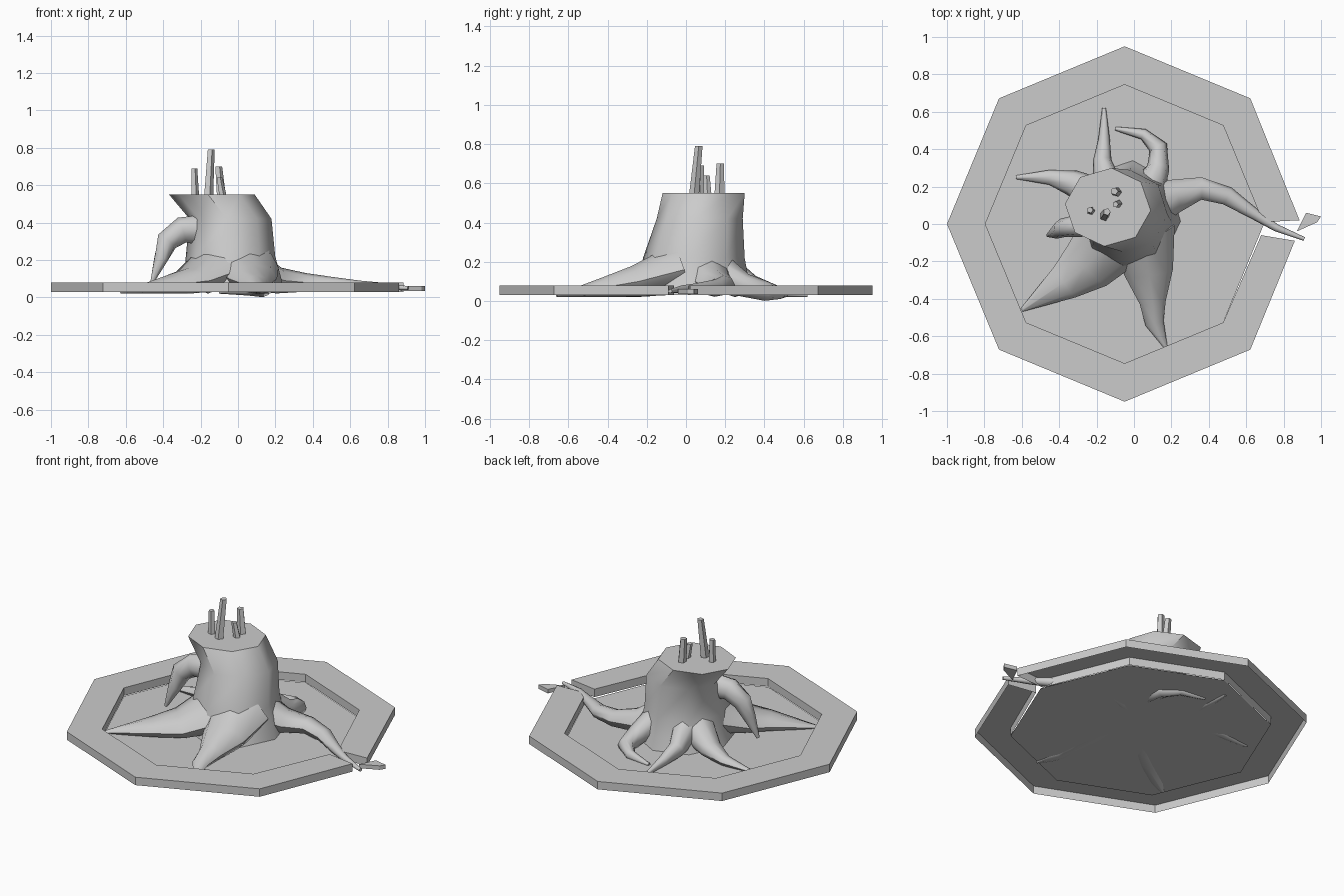
import bpy
import bmesh
from math import cos, sin, pi, radians
from mathutils import Vector

if "Cube" in bpy.data.objects:
    bpy.data.objects.remove(bpy.data.objects["Cube"], do_unlink=True)

GREY = (0.6, 0.6, 0.6, 1.0)
material = bpy.data.materials.new("plain_grey")
material.use_nodes = True
material.diffuse_color = GREY
material.node_tree.nodes["Principled BSDF"].inputs["Base Color"].default_value = GREY


def finish(bm, name, smooth_angle=None, recalc=True):
    """Turn a bmesh into a named, shaded object."""
    if recalc:
        bmesh.ops.recalc_face_normals(bm, faces=bm.faces[:])
    mesh = bpy.data.meshes.new(name)
    bm.to_mesh(mesh)
    bm.free()
    mesh.materials.append(material)
    obj = bpy.data.objects.new(name, mesh)
    bpy.context.collection.objects.link(obj)
    if smooth_angle:
        bpy.ops.object.select_all(action="DESELECT")
        obj.select_set(True)
        bpy.context.view_layer.objects.active = obj
        bpy.ops.object.shade_smooth_by_angle(angle=radians(smooth_angle))
    return obj


def loft(name, rings, smooth_angle=None):
    """Skin a series of equal closed rings and cap both ends."""
    bm = bmesh.new()
    loops = [[bm.verts.new(p) for p in ring] for ring in rings]
    count = len(loops[0])
    for lower, upper in zip(loops, loops[1:]):
        for i in range(count):
            j = (i + 1) % count
            bm.faces.new((lower[i], lower[j], upper[j], upper[i]))
    bm.faces.new(loops[0][::-1])
    bm.faces.new(loops[-1])
    return finish(bm, name, smooth_angle)


def limb(name, stations, sides=8):
    """Tapered limb; each station is x, y, z, half width, half height."""
    centres = [Vector(s[:3]) for s in stations]
    rings = []
    for k, (centre, station) in enumerate(zip(centres, stations)):
        before = centres[max(k - 1, 0)]
        after = centres[min(k + 1, len(centres) - 1)]
        tangent = (after - before).normalized()
        side = tangent.cross(Vector((0, 0, 1))).normalized()
        up = side.cross(tangent)
        width, height = station[3:]
        ring = []
        for i in range(sides):
            angle = 2 * pi * i / sides
            ring.append(centre + side * width * cos(angle) + up * height * sin(angle))
        rings.append(ring)
    return loft(name, rings, 50)


# Octagonal tray: hollow rim with a torn gap on the left side
CENTRE_X, OUTER, INNER = -0.05, 0.95, 0.745
BOTTOM, TOP = 0.03, 0.08


def octagon_corner(radius, step):
    angle = step * pi / 4
    return (CENTRE_X + radius * cos(angle), radius * sin(angle))


outer = [octagon_corner(OUTER, s) for s in range(1, 8)]
inner = [octagon_corner(INNER, s) for s in range(1, 8)]
outer = [(0.885, 0.02)] + outer + [(0.86, -0.09)]
inner = [(0.69, 0.01)] + inner + [(0.68, -0.06)]

bm = bmesh.new()
sections = []
for o, n in zip(outer, inner):
    profile = ((*o, BOTTOM), (*o, TOP), (*n, TOP), (*n, BOTTOM))
    sections.append([bm.verts.new(p) for p in profile])
for a, b in zip(sections, sections[1:]):
    for i in range(3):
        bm.faces.new((a[i], b[i], b[i + 1], a[i + 1]))
bm.faces.new(sections[0])
bm.faces.new(sections[-1][::-1])
finish(bm, "tray_rim")

# Tray floor, a single sheet
bm = bmesh.new()
bm.faces.new([bm.verts.new((*octagon_corner(INNER, s), BOTTOM - 0.003)) for s in range(8)])
finish(bm, "tray_floor", recalc=False)

# Broken piece beside the gap
chip = [(0.87, -0.04), (0.98, 0.01), (1.0, 0.04), (0.92, 0.06)]
loft("broken_chip", [[(x, y, z) for x, y in chip] for z in (0.035, 0.06)])

# Stump body: leaning, flared octagonal rings (height, centre, radii)
body_levels = [
    (0.03, -0.03, 0.04, 0.28, 0.30),
    (0.11, -0.03, 0.04, 0.26, 0.28),
    (0.22, -0.04, 0.04, 0.24, 0.26),
    (0.42, -0.04, 0.07, 0.22, 0.22),
    (0.55, -0.14, 0.09, 0.23, 0.21),
]
body_rings = []
for z, cx, cy, rx, ry in body_levels:
    angles = [2 * pi * i / 8 - radians(5) for i in range(8)]
    body_rings.append([(cx + rx * cos(a), cy + ry * sin(a), z) for a in angles])
loft("stump_body", body_rings, 50)

# Roots spreading over the tray
limb("front_right_root", [
    (-0.12, -0.08, 0.15, 0.19, 0.12),
    (-0.25, -0.22, 0.09, 0.15, 0.07),
    (-0.37, -0.31, 0.07, 0.10, 0.05),
    (-0.60, -0.46, 0.03, 0.01, 0.01),
])
limb("front_left_root", [
    (0.04, -0.04, 0.16, 0.18, 0.13),
    (0.08, -0.26, 0.10, 0.13, 0.08),
    (0.10, -0.42, 0.07, 0.07, 0.05),
    (0.11, -0.53, 0.05, 0.05, 0.03),
    (0.17, -0.66, 0.03, 0.01, 0.01),
])
limb("long_left_root", [
    (0.08, 0.10, 0.14, 0.13, 0.11),
    (0.22, 0.15, 0.09, 0.09, 0.07),
    (0.36, 0.19, 0.08, 0.06, 0.05),
    (0.50, 0.15, 0.07, 0.05, 0.04),
    (0.65, 0.05, 0.06, 0.03, 0.03),
    (0.76, -0.02, 0.06, 0.02, 0.02),
    (0.91, -0.08, 0.05, 0.01, 0.01),
])
limb("curled_back_root", [
    (0.08, 0.20, 0.13, 0.09, 0.09),
    (0.13, 0.30, 0.08, 0.06, 0.06),
    (0.13, 0.41, 0.05, 0.05, 0.05),
    (0.05, 0.48, 0.04, 0.03, 0.03),
    (-0.10, 0.51, 0.03, 0.01, 0.01),
])
limb("thin_back_root", [
    (-0.14, 0.20, 0.14, 0.08, 0.10),
    (-0.17, 0.34, 0.08, 0.05, 0.05),
    (-0.16, 0.46, 0.05, 0.03, 0.03),
    (-0.16, 0.62, 0.03, 0.01, 0.01),
])
limb("right_root", [
    (-0.20, 0.15, 0.13, 0.10, 0.10),
    (-0.33, 0.22, 0.08, 0.07, 0.05),
    (-0.45, 0.25, 0.05, 0.04, 0.03),
    (-0.63, 0.25, 0.03, 0.01, 0.01),
])

# Drooping side branch
limb("drooping_branch", [
    (-0.20, 0.00, 0.36, 0.06, 0.08),
    (-0.30, -0.01, 0.36, 0.06, 0.07),
    (-0.38, -0.02, 0.30, 0.05, 0.06),
    (-0.41, -0.04, 0.21, 0.04, 0.04),
    (-0.46, -0.06, 0.08, 0.01, 0.01),
])


# Splinters standing on the cut top
def splinter(name, base, tip, thickness):
    rings = []
    for (x, y, z), half in ((base, thickness), (tip, thickness * 0.75)):
        angles = [2 * pi * i / 5 for i in range(5)]
        rings.append([(x + half * cos(a), y + half * sin(a), z) for a in angles])
    loft(name, rings)


splinter("tall_splinter", (-0.16, 0.04, 0.53), (-0.145, 0.065, 0.79), 0.027)
splinter("right_splinter", (-0.23, 0.07, 0.53), (-0.235, 0.075, 0.69), 0.023)
splinter("back_splinter", (-0.09, 0.17, 0.53), (-0.105, 0.175, 0.70), 0.027)
splinter("short_splinter", (-0.08, 0.11, 0.53), (-0.10, 0.105, 0.64), 0.022)
